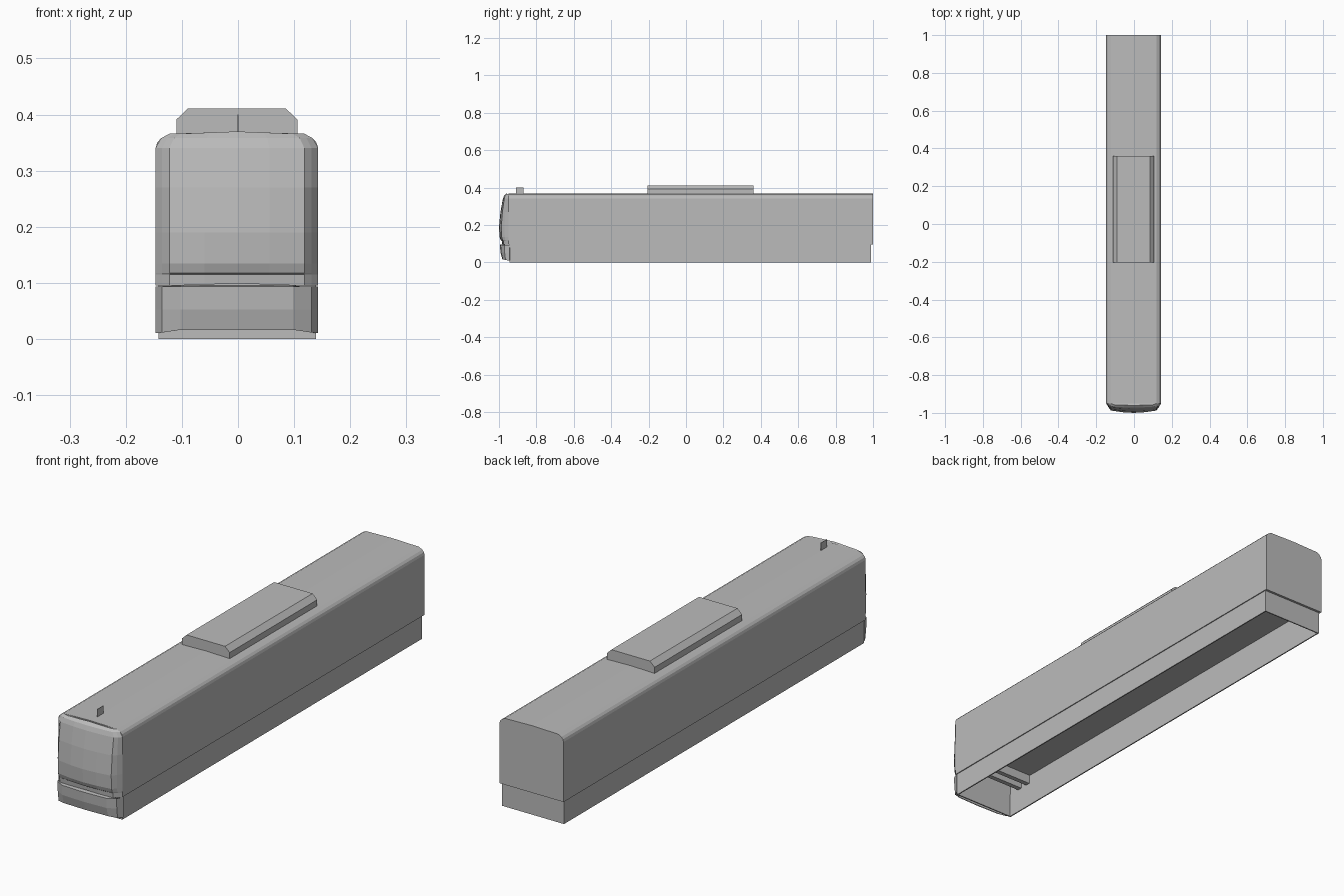
import bpy, bmesh

cube = bpy.data.objects.get("Cube")
if cube:
    bpy.data.objects.remove(cube, do_unlink=True)

grey = bpy.data.materials.new("plain_grey")
grey.use_nodes = True
colour = (0.5, 0.5, 0.5, 1)
grey.diffuse_color = colour
grey.node_tree.nodes["Principled BSDF"].inputs["Base Color"].default_value = colour

CX = -0.002       # the shell sits slightly off the centre line
FRONT = -0.95     # where the nose joins the body


def finish(name, bm):
    bmesh.ops.recalc_face_normals(bm, faces=bm.faces)
    mesh = bpy.data.meshes.new(name)
    bm.to_mesh(mesh)
    bm.free()
    mesh.materials.append(grey)
    obj = bpy.data.objects.new(name, mesh)
    bpy.context.collection.objects.link(obj)
    return obj


def box(name, x0, x1, y0, y1, z0, z1):
    bm = bmesh.new()
    bmesh.ops.create_cube(bm, size=1)
    for v in bm.verts:
        v.co.x = x1 if v.co.x > 0 else x0
        v.co.y = y1 if v.co.y > 0 else y0
        v.co.z = z1 if v.co.z > 0 else z0
    return finish(name, bm)


def extrude_profile(name, half, y0, y1):
    """Mirror a half section of (x, z) points and extrude it along y."""
    section = half + [(-x, z) for x, z in reversed(half) if x > 0]
    bm = bmesh.new()
    face = bm.faces.new([bm.verts.new((x + CX, y0, z)) for x, z in section])
    ext = bmesh.ops.extrude_face_region(bm, geom=[face])["geom"]
    bmesh.ops.translate(bm, vec=(0, y1 - y0, 0),
                        verts=[v for v in ext if isinstance(v, bmesh.types.BMVert)])
    return finish(name, bm)


def loft_front(name, rows, columns, back, cap=False):
    """Skin rows of (z, half width, front y) across mirrored columns of
    (width fraction, depth fraction, z offset)."""
    cols = [(-f, d, dz) for f, d, dz in columns] + \
           [c for c in reversed(columns) if c[0] > 0]
    bm = bmesh.new()
    grid = []
    for i, (z, w, y) in enumerate(rows):
        grid.append([bm.verts.new((CX + f * w, back + (y - back) * d,
                                   z + (dz if i in (0, len(rows) - 1) else 0)))
                     for f, d, dz in cols])
    for a, b in zip(grid, grid[1:]):
        for j in range(len(cols) - 1):
            bm.faces.new((a[j], a[j + 1], b[j + 1], b[j]))
    if cap:
        bm.faces.new(grid[-1])
    return finish(name, bm)


# Body shell with the recessed floor underneath
extrude_profile("body_shell", [
    (0, 0.138), (0.138, 0.138), (0.138, 0.095), (0.145, 0.095), (0.145, 0.34),
    (0.142, 0.35), (0.135, 0.358), (0.12, 0.366), (0, 0.369)], FRONT, 1.0)
box("rear_sill", -0.147, 0.143, 0.985, 1.0, 0.095, 0.14)

# Skirt walls
LEFT, RIGHT, TOP = 0.139, -0.142, 0.1
box("skirt_left", LEFT - 0.005, LEFT, -0.945, 0.99, 0, TOP)
box("skirt_right", RIGHT, RIGHT + 0.005, -0.945, 0.99, 0, TOP)
box("skirt_rear", RIGHT, LEFT, 0.985, 0.99, 0, 0.12)
box("skirt_front", RIGHT, LEFT, -0.945, -0.94, 0, 0.138)

# Cab nose: lower lip, undercut, windscreen and rounded brow
loft_front("cab_nose", [
    (0.095, 0.145, -0.983), (0.115, 0.145, -0.985), (0.118, 0.145, -0.99),
    (0.135, 0.145, -0.997), (0.19, 0.145, -1.0), (0.27, 0.145, -0.992),
    (0.34, 0.145, -0.979), (0.358, 0.135, -0.972), (0.366, 0.12, -0.96)],
    [(1, 0, 0), (0.92, 0.4, 0), (0.83, 0.75, 0), (0.4, 0.93, 0.002), (0, 1, 0.004)],
    FRONT, cap=True)

# Bumper apron under the cab
apron = loft_front("bumper_apron", [
    (0.0165, 0.145, -0.982), (0.053, 0.145, -0.992),
    (0.094, 0.145, -0.995), (0.096, 0.143, -0.975)],
    [(1, 0, -0.006), (0.92, 0.55, -0.005), (0.69, 0.92, 0), (0, 1, 0)], -0.943)
shell = apron.modifiers.new("thickness", "SOLIDIFY")
shell.thickness = 0.003
shell.offset = -1

# Roof equipment
extrude_profile("roof_pod", [
    (0, 0.36), (0.108, 0.36), (0.108, 0.391), (0.087, 0.411), (0, 0.411)],
    -0.205, 0.36)
box("roof_antenna", -0.001, 0.001, -0.91, -0.87, 0.36, 0.4)

# Cross beams beneath the cab floor
for i, y in enumerate((-0.89, -0.84)):
    box(f"cross_beam_{i + 1}", RIGHT + 0.004, LEFT - 0.004, y, y + 0.02, 0.1, 0.139)
